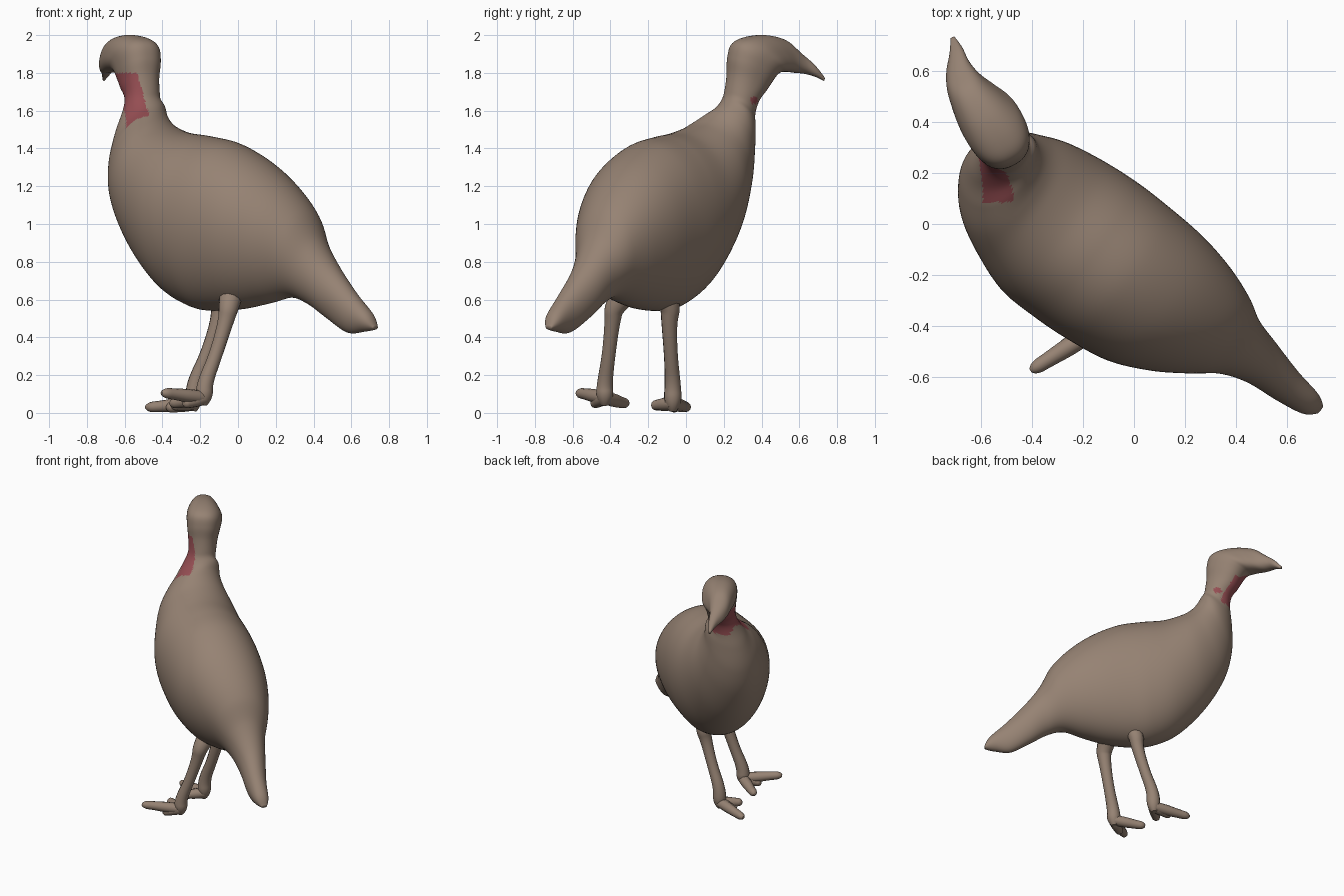
import bpy, bmesh, math
from mathutils import Vector

if "Cube" in bpy.data.objects:
    bpy.data.objects.remove(bpy.data.objects["Cube"])


def material(name, rgb):
    m = bpy.data.materials.new(name)
    m.diffuse_color = (*rgb, 1)
    m.use_nodes = True
    m.node_tree.nodes["Principled BSDF"].inputs["Base Color"].default_value = m.diffuse_color
    return m


BROWN = material("feather brown", (0.305, 0.225, 0.172))
RED = material("throat red", (0.30, 0.075, 0.085))
SEG, STEPS = 80, 9


class Frame:
    """Horizontal frame: forward and side axes around a pivot."""
    def __init__(self, px, py, fx, fy):
        self.o = Vector((px, py, 0))
        self.f = Vector((fx, fy, 0)).normalized()
        self.s = Vector((self.f.y, -self.f.x, 0))

    def at(self, f, s, z):
        return self.o + self.f * f + self.s * s + Vector((0, 0, z))


def sections(frame, rows, skew=0.0):
    # each row: upper point, lower point, side offset, half width
    out = []
    for ft, zt, fb, zb, s, w in rows:
        top = frame.at(ft, s + skew * max(0, ft - .25), zt)
        bot = frame.at(fb, s, zb)
        out.append(((top + bot) / 2, (top - bot) / 2, frame.s * w))
    return out


def catmull(a, b, c, d, t):
    return 0.5 * (2 * b + (c - a) * t + (2 * a - 5 * b + 4 * c - d) * t * t
                  + (3 * b - a - 3 * c + d) * t ** 3)


def ring_point(c, a, b, k):
    # egg-shaped section below, slightly boxy on the head
    t = 2 * math.pi * k / SEG
    p = 1 - .14 * min(1, max(0, (c.z - 1.65) / .15))
    egg = .10 if c.z < 1.5 else 0.10 * max(0, 1 - (c.z - 1.5) / .15)
    co, si = math.cos(t), math.sin(t)
    return (c + a * math.copysign(abs(co) ** p, co)
            + b * math.copysign(abs(si) ** p, si) * (1 + egg * co))


def loft(name, secs, mats, rule):
    rings = []
    n = len(secs)
    for i in range(n - 1):
        q = [secs[max(0, min(n - 1, i + k))] for k in (-1, 0, 1, 2)]
        for j in range(STEPS):
            rings.append([catmull(*(p[k] for p in q), j / STEPS) for k in range(3)])
    rings.append(secs[-1])
    bm = bmesh.new()
    vs = [[bm.verts.new(ring_point(*r, k)) for k in range(SEG)] for r in rings]
    for r0, r1 in zip(vs, vs[1:]):
        for k in range(SEG):
            bm.faces.new((r0[k], r0[(k + 1) % SEG], r1[(k + 1) % SEG], r1[k]))
    bm.faces.new(vs[0])
    bm.faces.new(vs[-1])
    bmesh.ops.recalc_face_normals(bm, faces=bm.faces)
    for f in bm.faces:
        f.smooth = True
        f.material_index = rule(f.calc_center_median())
    me = bpy.data.meshes.new(name)
    bm.to_mesh(me)
    bm.free()
    for m in mats:
        me.materials.append(m)
    ob = bpy.data.objects.new(name, me)
    bpy.context.collection.objects.link(ob)
    return ob


def tube(name, pts):
    # smooth tapered limb through (x, y, z, radius) points
    cu = bpy.data.curves.new(name, 'CURVE')
    cu.dimensions = '3D'
    cu.bevel_depth = 1
    cu.bevel_resolution = 4
    cu.use_fill_caps = True
    sp = cu.splines.new('NURBS')
    sp.points.add(len(pts) - 1)
    for p, (x, y, z, r) in zip(sp.points, pts):
        p.co = (x, y, z, 1)
        p.radius = r
    sp.order_u = 3
    sp.use_endpoint_u = True
    sp.resolution_u = 8
    tmp = bpy.data.objects.new(name + "_curve", cu)
    bpy.context.collection.objects.link(tmp)
    bpy.context.view_layer.update()
    me = bpy.data.meshes.new_from_object(tmp.evaluated_get(bpy.context.evaluated_depsgraph_get()))
    bpy.data.objects.remove(tmp)
    for f in me.polygons:
        f.use_smooth = True
    me.materials.clear()
    me.materials.append(BROWN)
    ob = bpy.data.objects.new(name, me)
    bpy.context.collection.objects.link(ob)


# body: tail tip to neck base
body = sections(Frame(0, 0, -0.79, 0.61), [
    (-1.025, .46, -1.015, .44, -.13, .02),
    (-.99, .53, -.95, .43, -.135, .05),
    (-.88, .64, -.84, .425, -.135, .07),
    (-.75, .78, -.70, .50, -.125, .095),
    (-.65, .92, -.58, .575, -.13, .13),
    (-.57, 1.08, -.47, .61, -.14, .19),
    (-.45, 1.22, -.33, .58, -.16, .255),
    (-.30, 1.34, -.17, .55, -.18, .305),
    (-.12, 1.43, 0, .54, -.19, .325),
    (.05, 1.465, .14, .56, -.195, .33),
    (.20, 1.485, .31, .65, -.20, .32),
    (.32, 1.52, .49, .84, -.20, .28),
    (.385, 1.555, .625, 1.07, -.20, .23),
    (.43, 1.595, .68, 1.27, -.18, .178),
    (.465, 1.64, .68, 1.46, -.145, .13),
], skew=.3)
# neck, head and beak, turned a little to the side
head = sections(Frame(-.52, .36, -.457, .889), [
    (-.155, 1.70, .02, 1.63, -.02, .095),
    (-.14, 1.79, .075, 1.71, -.018, .10),
    (-.135, 1.88, .12, 1.775, -.015, .113),
    (-.11, 1.955, .15, 1.80, -.015, .12),
    (-.035, 1.99, .18, 1.805, -.02, .118),
    (.08, 2.0, .22, 1.805, -.032, .098),
    (.20, 1.975, .27, 1.80, -.042, .072),
    (.285, 1.91, .32, 1.795, -.035, .05),
    (.36, 1.845, .37, 1.78, -.012, .028),
    (.418, 1.778, .416, 1.758, 0, .008),
])


def throat(c):
    # red patch down the left and front of the neck
    if (c.y - .36) ** 2 + (c.z - 1.655) ** 2 < .02 ** 2:
        return 1
    if not 1.49 < c.z < 1.80 or not .085 < c.y < .46:
        return 0
    if c.x > -.45 - (c.z - 1.5) * .28 or c.x < -.59 - max(0, c.z - 1.55) * .25:
        return 0
    return 0 if c.z < 1.57 and c.y > .25 else 1


loft("bird_body", body + head, [BROWN, RED], throat)

# legs and toes
for side, hip, ankle, toes in (
    ("left", (-.045, -.39), (-.175, -.43, .08),
     [(-.405, -.575, .105), (-.36, -.31, .05), (-.29, -.49, .05)]),
    ("right", (-.085, -.09), (-.23, -.07, .05),
     [(-.49, .01, .03), (-.35, -.175, .04), (-.38, -.06, .028)]),
):
    (hx, hy), (ax, ay, az) = hip, ankle
    mx, my = (hx + ax) / 2, (hy + ay) / 2
    tube(side + "_leg", [(hx + .02, hy + (.12 if side == "left" else -.05), .68, .07),
                         (hx, hy + .01, .58, .058), (hx - .02, hy, .48, .041),
                         (mx - .01, my, .30, .036), (ax, ay, .16, .042),
                         (ax - .005, ay, az, .05), (ax - .01, ay, az - .04, .02)])
    for i, (tx, ty, tz) in enumerate(toes):
        dx, dy, dz = tx - ax, ty - ay, tz - az
        tube(f"{side}_toe_{i + 1}", [
            (ax, ay, az, .035), (ax + dx * .3, ay + dy * .3, az + dz * .3, .038),
            (ax + dx * .7, ay + dy * .7, az + dz * .8, .03),
            (ax + dx * .95, ay + dy * .95, tz, .027), (tx, ty, tz, .008)])
